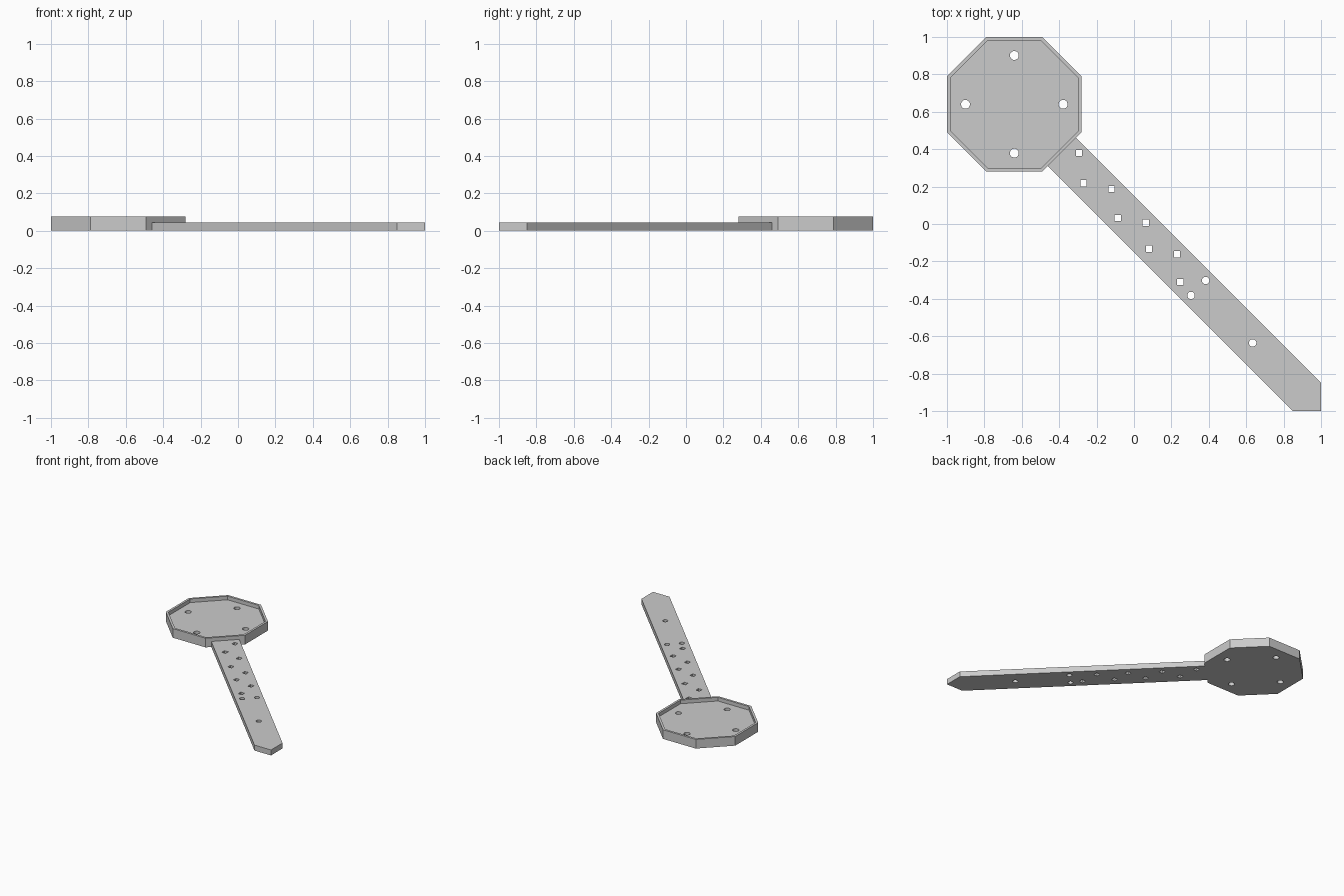
import bpy, bmesh, math
from mathutils import Vector

default = bpy.data.objects.get("Cube")
if default:
    bpy.data.objects.remove(default, do_unlink=True)

grey = bpy.data.materials.new("light_grey")
grey.use_nodes = True
grey.diffuse_color = (0.6, 0.6, 0.6, 1)
grey.node_tree.nodes["Principled BSDF"].inputs["Base Color"].default_value = (0.6, 0.6, 0.6, 1)

FLOOR = 0.045
RIM = 0.075
CENTRE = Vector((-0.64, 0.64))
APOTHEM = 0.36
RIM_WIDTH = 0.018


def ngon(centre, radius, sides, turn=0.5):
    """Outline of a regular polygon, by circumradius."""
    return [(centre[0] + radius * math.cos((i + turn) * math.tau / sides),
             centre[1] + radius * math.sin((i + turn) * math.tau / sides))
            for i in range(sides)]


def loft(bm, sections):
    """Closed solid through a list of (outline, height) sections."""
    rings = [[bm.verts.new((x, y, z)) for x, y in outline] for outline, z in sections]
    n = len(rings[0])
    for a, b in zip(rings, rings[1:]):
        for i in range(n):
            j = (i + 1) % n
            bm.faces.new((a[i], a[j], b[j], b[i]))
    bm.faces.new(rings[0][::-1])
    bm.faces.new(rings[-1])


def solid(name, lofts):
    bm = bmesh.new()
    for sections in lofts:
        loft(bm, sections)
    bmesh.ops.recalc_face_normals(bm, faces=bm.faces)
    mesh = bpy.data.meshes.new(name)
    bm.to_mesh(mesh)
    bm.free()
    mesh.materials.append(grey)
    obj = bpy.data.objects.new(name, mesh)
    bpy.context.collection.objects.link(obj)
    return obj


def drill(target, outlines):
    """Cut through-holes with the given outlines, then drop the cutter."""
    cutter = solid("hole_cutter", [[(o, -0.1), (o, 0.2)] for o in outlines])
    cutter.hide_render = True
    mod = target.modifiers.new("holes", 'BOOLEAN')
    mod.operation = 'DIFFERENCE'
    mod.solver = 'EXACT'
    mod.object = cutter
    bpy.context.view_layer.objects.active = target
    bpy.ops.object.modifier_apply(modifier=mod.name)
    bpy.data.objects.remove(cutter, do_unlink=True)


# Octagonal tray with a raised rim
to_corner = 1 / math.cos(math.pi / 8)
outer = ngon(CENTRE, APOTHEM * to_corner, 8)
inner = ngon(CENTRE, (APOTHEM - RIM_WIDTH) * to_corner, 8)
tray = solid("octagon_tray", [[(outer, 0), (outer, RIM), (inner, RIM), (inner, FLOOR)]])
drill(tray, [ngon(CENTRE + Vector(d) * 0.261, 0.024, 16)
             for d in ((1, 0), (0, 1), (-1, 0), (0, -1))])

# Diagonal arm from the tray side to a pointed end
root = CENTRE + Vector((1, -1)).normalized() * APOTHEM
half = Vector((0.075, 0.075))
arm_outline = [tuple(root - half), (0.85, -1), (1, -1), (1, -0.85), tuple(root + half)]
arm = solid("arm", [[(arm_outline, 0), (arm_outline, FLOOR)]])

# Square and round mounting holes along the arm
squares = [(-0.294, 0.38), (-0.27, 0.218), (-0.12, 0.187), (-0.086, 0.032),
           (0.063, 0.006), (0.08, -0.133), (0.23, -0.161), (0.248, -0.31)]
rounds = [(0.383, -0.302), (0.305, -0.382), (0.634, -0.636)]
drill(arm, [ngon(p, 0.024, 4) for p in squares] + [ngon(p, 0.02, 16) for p in rounds])
